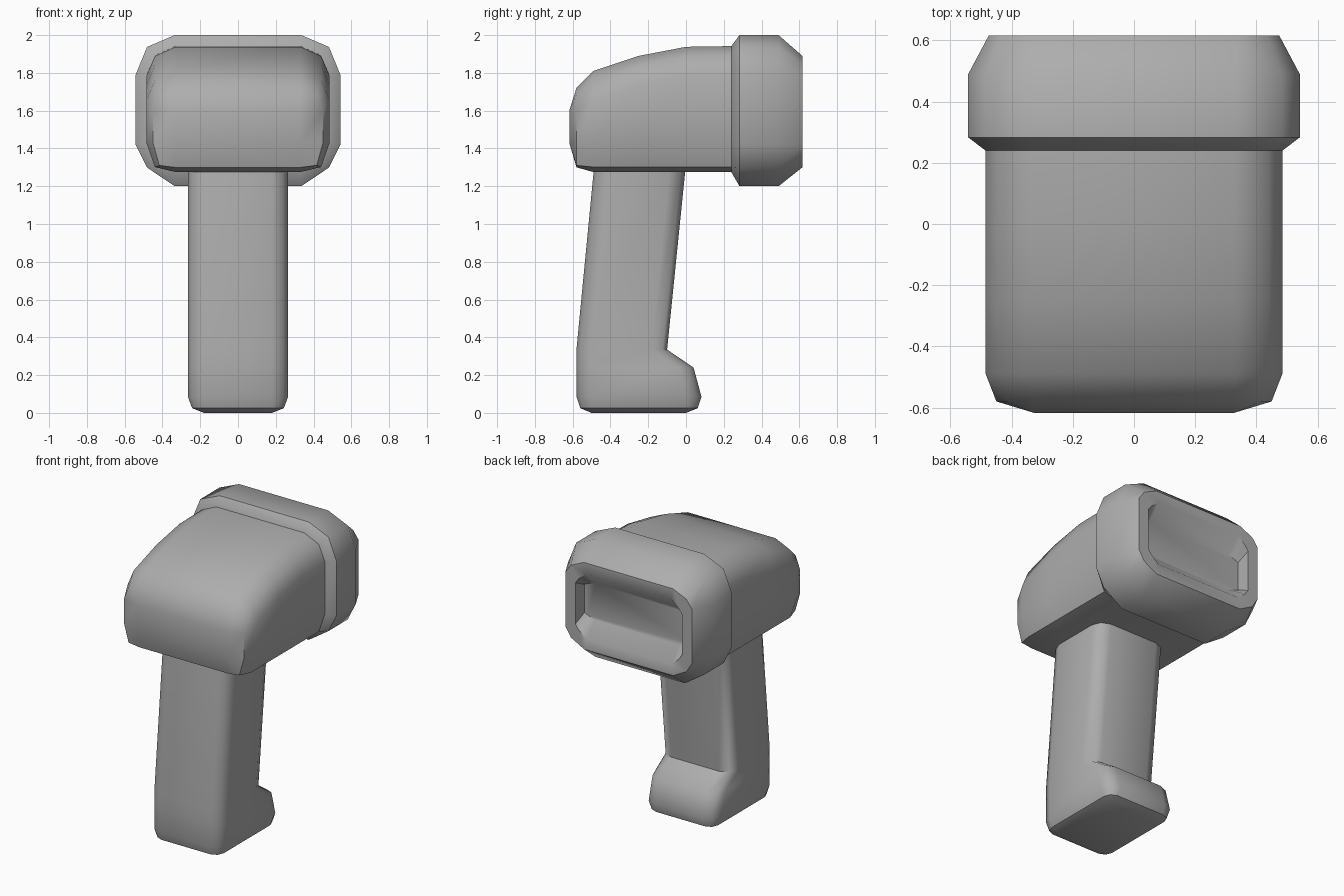
import bpy, bmesh, math

if "Cube" in bpy.data.objects:
    bpy.data.objects.remove(bpy.data.objects["Cube"])

grey = bpy.data.materials.new("dark_grey")
grey.diffuse_color = (0.42, 0.42, 0.42, 1)
grey.use_nodes = True
grey.node_tree.nodes["Principled BSDF"].inputs["Base Color"].default_value = grey.diffuse_color


def ring(w, lo, hi, cx, c_lo, c_hi, m_lo=0.29, m_hi=0.29):
    """Rounded rectangle, three points per corner: width, low/high limits, corner sizes."""
    right = [(w - cx, lo), (w - cx * 0.29, lo + c_lo * m_lo), (w, lo + c_lo),
             (w, hi - c_hi), (w - cx * 0.29, hi - c_hi * m_hi), (w - cx, hi)]
    return right + [(-a, b) for a, b in reversed(right)]


def loft(name, sections, axis):
    """Skin a list of (position, ring) along the y or z axis and cap both ends."""
    bm = bmesh.new()
    rows = []
    for t, pts in sections:
        rows.append([bm.verts.new((a, t, b) if axis == 'y' else (a, b, t)) for a, b in pts])
    n = len(rows[0])
    for r, s in zip(rows, rows[1:]):
        for i in range(n):
            j = (i + 1) % n
            bm.faces.new((r[i], r[j], s[j], s[i]))
    bm.faces.new(rows[0])
    bm.faces.new(rows[-1])
    bmesh.ops.remove_doubles(bm, verts=bm.verts, dist=0.0005)
    bmesh.ops.recalc_face_normals(bm, faces=bm.faces)
    mesh = bpy.data.meshes.new(name)
    bm.to_mesh(mesh)
    bm.free()
    mesh.materials.append(grey)
    ob = bpy.data.objects.new(name, mesh)
    bpy.context.collection.objects.link(ob)
    bpy.ops.object.select_all(action='DESELECT')
    ob.select_set(True)
    bpy.context.view_layer.objects.active = ob
    bpy.ops.object.shade_smooth_by_angle(angle=math.radians(46))
    return ob


# Scanner head, rounded nose at -y and a sloping top
head = [(-0.618, ring(0.325, 1.43, 1.60, 0, 0, 0)),
        (-0.58, ring(0.45, 1.30, 1.72, 0.115, 0.13, 0.12, 0.08, 0.3))]
for y, top in ((-0.49, 1.81), (-0.25, 1.89), (0.0, 1.938), (0.25, 1.942)):
    head.append((y, ring(0.485, 1.275, top, 0.155, 0.155, 0.155, 0.17, 0.32)))
loft("head", head, 'y')

# Flared hood with a recessed window
outer = ring(0.542, 1.20, 2.0, 0.207, 0.22, 0.21, 0.45, 0.3)
loft("window_hood", [
    (0.24, ring(0.485, 1.275, 1.942, 0.155, 0.155, 0.155, 0.17, 0.32)),
    (0.283, outer),
    (0.49, outer),
    (0.616, ring(0.475, 1.30, 1.89, 0.14, 0.12, 0.10, 0.45, 0.45)),
    (0.616, ring(0.40, 1.375, 1.815, 0.08, 0.08, 0.08, 0.6, 0.6)),
    (0.525, ring(0.395, 1.47, 1.72, 0.08, 0.03, 0.03, 0.6, 0.6)),
], 'y')

# Leaning grip with a projecting toe at the bottom
grip = []
for z, w, back, front, c in ((0.0, 0.18, -0.50, 0.0, 0),
                             (0.025, 0.243, -0.56, 0.062, 0.06),
                             (0.085, 0.265, -0.58, 0.082, 0.085),
                             (0.24, 0.265, -0.58, 0.04, 0.085),
                             (0.335, 0.265, -0.58, -0.10, 0.085),
                             (1.32, 0.265, -0.485, 0.0, 0.085)):
    grip.append((z, ring(w, back, front, c, c, c)))
loft("grip", grip, 'z')
